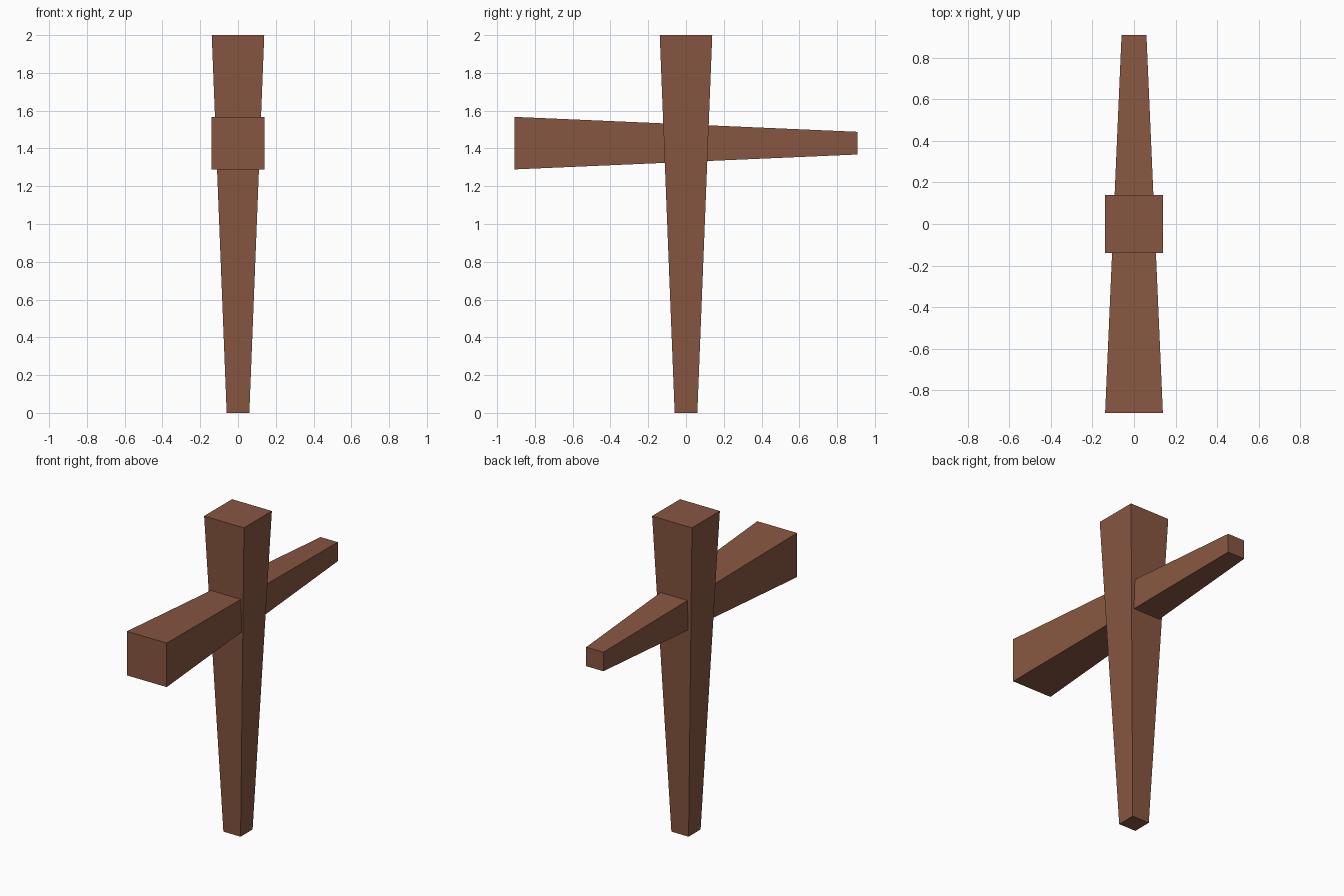
import bpy, bmesh
from mathutils import Matrix, Vector
from math import radians

if "Cube" in bpy.data.objects:
    bpy.data.objects.remove(bpy.data.objects["Cube"])

wood = bpy.data.materials.new("brown_wood")
wood.diffuse_color = (0.245, 0.094, 0.053, 1)
wood.use_nodes = True
wood.node_tree.nodes["Principled BSDF"].inputs["Base Color"].default_value = wood.diffuse_color


def tapered_bar(name, length, start_half, end_half, matrix):
    """Square bar tapering along its local z, centred on the origin."""
    bm = bmesh.new()
    bmesh.ops.create_cube(bm, size=2)
    for v in bm.verts:
        half = end_half if v.co.z > 0 else start_half
        v.co = Vector((v.co.x * half, v.co.y * half, v.co.z * length / 2))
    bm.transform(matrix)
    bmesh.ops.recalc_face_normals(bm, faces=bm.faces)
    mesh = bpy.data.meshes.new(name)
    bm.to_mesh(mesh)
    bm.free()
    mesh.materials.append(wood)
    obj = bpy.data.objects.new(name, mesh)
    bpy.context.collection.objects.link(obj)
    return obj


# upright, narrow at the foot
tapered_bar("upright_post", 2.0, 0.06, 0.139, Matrix.Translation((0, 0, 1)))

# crossbeam along y, thick at the front (-y)
tapered_bar("cross_beam", 1.818, 0.06, 0.139,
            Matrix.Translation((0, 0, 1.428)) @ Matrix.Rotation(radians(90), 4, 'X'))
